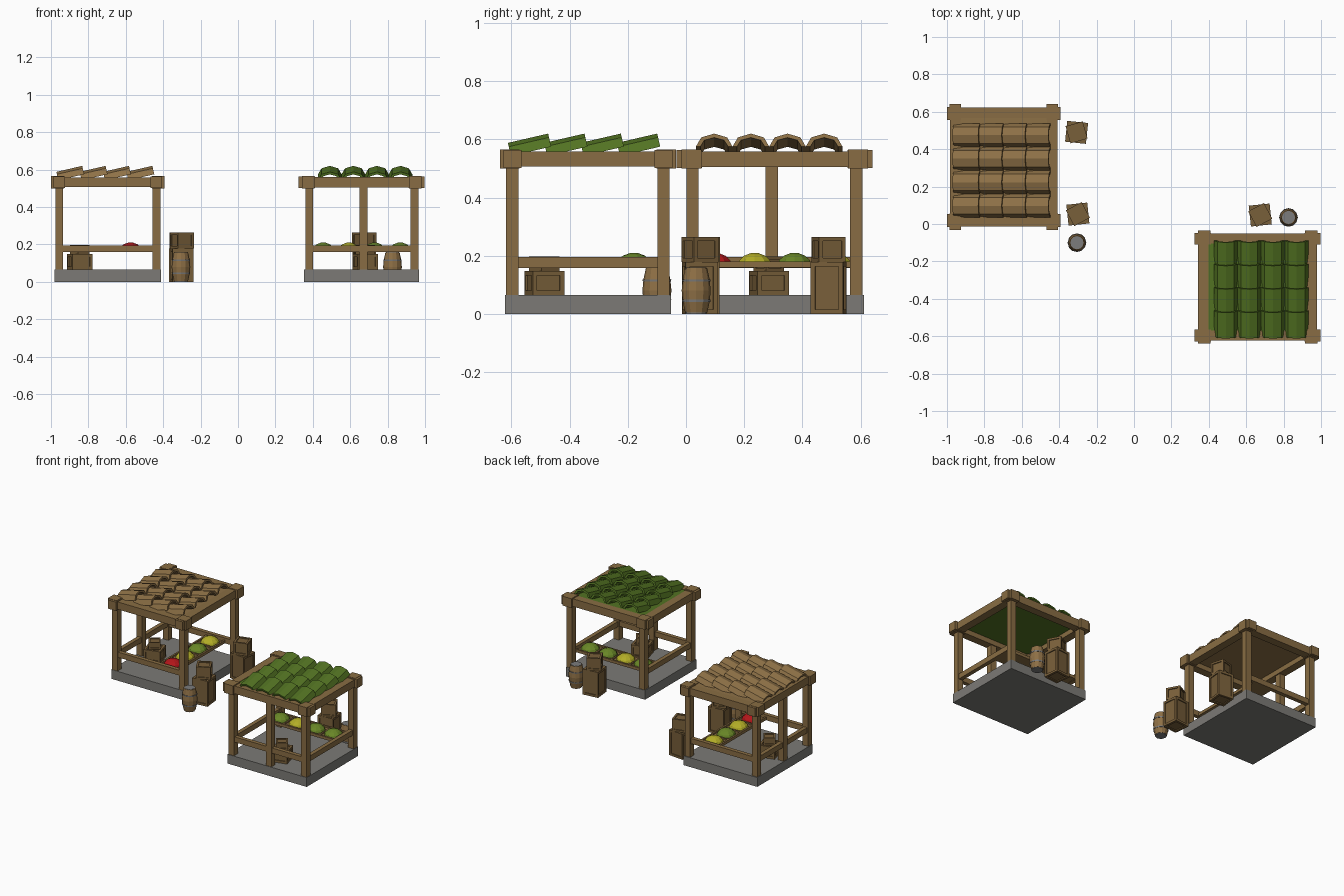
import bpy, bmesh, math
from mathutils import Matrix, Vector

if "Cube" in bpy.data.objects:
    bpy.data.objects.remove(bpy.data.objects["Cube"])


def mat(name, r, g, b):
    m = bpy.data.materials.new(name)
    m.diffuse_color = (r, g, b, 1)
    m.use_nodes = True
    m.node_tree.nodes["Principled BSDF"].inputs["Base Color"].default_value = m.diffuse_color
    return m


WOOD = mat("timber brown", .25, .152, .056)
CRATE = mat("crate brown", .19, .115, .042)
TILE = mat("tile tan", .27, .165, .062)
GREEN = mat("tile green", .085, .17, .016)
STONE = mat("stone grey", .2, .195, .18)
BARREL = mat("barrel tan", .27, .16, .06)
METAL = mat("hoop grey", .2, .2, .2)
RED = mat("produce red", .45, .008, .01)
YELLOW = mat("produce yellow", .45, .42, .02)
LEAF = mat("produce green", .14, .24, .02)


def finish(bm, name, material, M):
    bmesh.ops.recalc_face_normals(bm, faces=bm.faces)
    me = bpy.data.meshes.new(name)
    bm.to_mesh(me)
    bm.free()
    me.transform(M)
    me.materials.append(material)
    ob = bpy.data.objects.new(name, me)
    bpy.context.collection.objects.link(ob)
    return ob


def add_box(bm, x0, x1, y0, y1, z0, z1):
    S = Matrix.Diagonal((x1 - x0, y1 - y0, z1 - z0, 1))
    T = Matrix.Translation(((x0 + x1) / 2, (y0 + y1) / 2, (z0 + z1) / 2))
    bmesh.ops.create_cube(bm, size=1, matrix=T @ S)


def boxes(name, material, M, items):
    bm = bmesh.new()
    for b in items:
        add_box(bm, *b)
    return finish(bm, name, material, M)


def lathe(name, material, M, profile, n=12):
    bm = bmesh.new()
    rings = [[bm.verts.new((r * math.cos(2 * math.pi * i / n), r * math.sin(2 * math.pi * i / n), z))
              for i in range(n)] for r, z in profile]
    for a, b in zip(rings, rings[1:]):
        for i in range(n):
            bm.faces.new((a[i], a[(i + 1) % n], b[(i + 1) % n], b[i]))
    bm.faces.new(rings[0])
    bm.faces.new(rings[-1])
    return finish(bm, name, material, M)


def crate(name, M, x, y, z, side, h, angle):
    # recessed body with a raised bar on each of the 12 edges
    P = M @ Matrix.Translation((x, y, z)) @ Matrix.Rotation(math.radians(angle), 4, 'Z')
    s, t, d = side / 2, side * .14, .006
    items = [(-s + d, s - d, -s + d, s - d, d, h - d)]
    for a, b in ((-s, -s + t), (s - t, s)):
        for e, f in ((-s, -s + t), (s - t, s)):
            items.append((a, b, e, f, 0, h))
        for e, f in ((0, t), (h - t, h)):
            items.append((a, b, -s + t, s - t, e, f))
            items.append((-s + t, s - t, a, b, e, f))
    boxes(name, CRATE, P, items)


def crate_stack(name, M, x, y, lean=0):
    crate(name + "_tall_crate", M, x, y, 0, .112, .178, 6 + lean)
    crate(name + "_top_crate", M, x, y, .178, .095, .086, 28 + lean)


def barrel(name, x, y):
    M = Matrix.Translation((x, y, 0))
    lathe(name, BARREL, M, [(.038, .004), (.046, .04), (.05, .08), (.046, .12), (.038, .157)])
    for i, z in enumerate((.045, .115)):
        lathe(f"{name}_hoop_{i}", METAL, M, [(.0485, z - .004), (.0495, z + .004)])
    lathe(name + "_lid", METAL, M, [(.035, .155), (.035, .159)])
    lathe(name + "_foot", METAL, M, [(.036, 0), (.036, .006)])


def roof_tiles(name, material, M):
    # 4 x 4 arched tiles, each tipped up towards the open side
    bm = bmesh.new()
    L, tilt = .142, math.radians(13)
    angs = [math.pi * k / 4 for k in range(5)]
    arch = [(.063 * math.cos(a), .046 * math.sin(a)) for a in angs]
    arch += [(.048 * math.cos(a), .032 * math.sin(a)) for a in reversed(angs)]
    for i in range(4):
        for j in range(4):
            T = Matrix.Translation((-.265 + .125 * i, -.208 + .126 * j, .543)) @ Matrix.Rotation(-tilt, 4, 'Y')
            ends = [[bm.verts.new(T @ Vector((x, p[0], p[1]))) for p in arch] for x in (0, L)]
            n = len(arch)
            for k in range(n):
                bm.faces.new((ends[0][k], ends[0][(k + 1) % n], ends[1][(k + 1) % n], ends[1][k]))
            for e in ends:
                for k in range(4):
                    bm.faces.new((e[k], e[k + 1], e[n - 2 - k], e[n - 1 - k]))
    finish(bm, name, material, M)


def stall(name, M, roof, goods, cu):
    # stone base, slightly tapered
    base = boxes(name + "_base", STONE, M, [(-.285, .285, -.307, .307, 0, .065)])
    # posts, with a middle one at the closed side
    p = .021
    boxes(name + "_posts", WOOD, M, [(u - p, u + p, v - p, v + p, .06, .51)
          for u, v in ((-.26, -.283), (.26, -.283), (-.26, .28), (.26, .28), (-.26, -.01))])
    # top frame
    beams, caps = [], []
    for s in (-1, 1):
        a, b = sorted((s * .232, s * .287))
        beams.append((a, b, -.318, .318, .505, .559))
        c, d = sorted((s * .262, s * .318))
        beams.append((-.285, .285, c, d, .506, .558))
        for t in (-1, 1):
            caps.append((*sorted((s * .235, s * .303)), *sorted((t * .252, t * .320)), .5, .565))
            caps.append((*sorted((s * .228, s * .290)), *sorted((t * .250, t * .337)), .502, .563))
    boxes(name + "_top_beams", WOOD, M, beams)
    boxes(name + "_corner_caps", WOOD, M, caps)
    # roof board and tiles
    boxes(name + "_roof_board", roof, M, [(-.25, .25, -.28, .28, .54, .556)])
    roof_tiles(name + "_roof_tiles", roof, M)
    # side rails
    boxes(name + "_rails", WOOD, M, [(-.274, -.246, -.283, .28, .158, .195),
          (-.26, .26, -.297, -.269, .158, .195), (-.26, .26, .266, .294, .158, .195)])
    # produce counter with dividers
    w = .068
    tray = [(cu - w, cu + w, -.28, .28, .16, .17)]
    tray += [(cu + s * w - .006, cu + s * w + .006, -.28, .28, .16, .18) for s in (-1, 1)]
    tray += [(cu - w, cu + w, -.28 + .14 * k - .005, -.28 + .14 * k + .005, .161, .179) for k in range(5)]
    boxes(name + "_counter", WOOD, M, tray)
    for i, g in enumerate(goods):
        P = M @ Matrix.Translation((cu, -.206 + .137 * i, .17))
        lathe(f"{name}_produce_{i}", g, P, [(.062, 0), (.055, .015), (.038, .03), (.014, .039)], 10)
    # crates under the roof
    crate(name + "_inner_crate", M, -.15, -.02, .065, .112, .083, 15)
    crate(name + "_inner_small_crate", M, -.15, -.02, .148, .075, .05, 35)


A = Matrix.Translation((-.696, .305, 0))
B = Matrix.Translation((.661, -.337, 0)) @ Matrix.Rotation(math.pi / 2, 4, 'Z')
stall("tan_stall", A, TILE, (RED, YELLOW, LEAF, YELLOW), .122)
stall("green_stall", B, GREEN, (LEAF, LEAF, YELLOW, LEAF), .158)

# goods standing outside
I = Matrix.Identity(4)
crate_stack("left_rear", I, -.307, .49, -12)
crate_stack("left_front", I, -.3, .053)
crate_stack("right", I, .675, .048)
barrel("left_barrel", -.305, -.1)
barrel("right_barrel", .826, .035)
